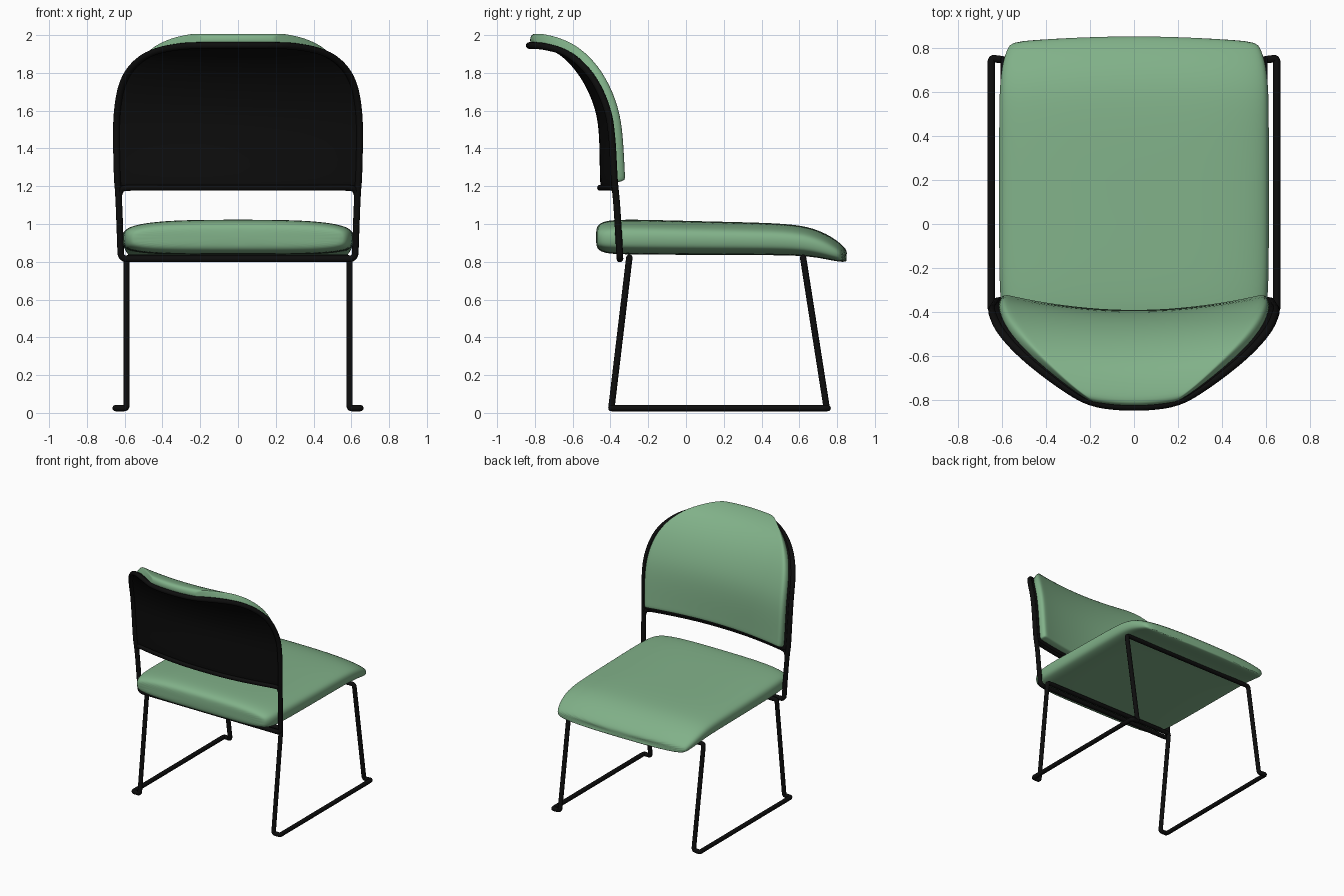
import bpy
import math
from mathutils import Vector

cube = bpy.data.objects.get("Cube")
if cube:
    bpy.data.objects.remove(cube, do_unlink=True)


def material(name, rgb, rough):
    m = bpy.data.materials.new(name)
    m.use_nodes = True
    m.diffuse_color = (*rgb, 1)
    bsdf = next(n for n in m.node_tree.nodes if n.type == 'BSDF_PRINCIPLED')
    bsdf.inputs["Base Color"].default_value = (*rgb, 1)
    bsdf.inputs["Roughness"].default_value = rough
    return m


GREEN = material("sage green fabric", (0.22, 0.44, 0.25), 0.8)
BLACK = material("black metal", (0.004, 0.004, 0.004), 0.5)


def finish(ob, mat):
    ob.data.materials.clear()
    ob.data.materials.append(mat)
    bpy.ops.object.select_all(action='DESELECT')
    ob.select_set(True)
    bpy.context.view_layer.objects.active = ob
    if ob.type == 'CURVE':
        bpy.ops.object.convert(target='MESH')
    bpy.ops.object.shade_smooth()


def mesh_object(name, verts, faces, mat, thickness=0):
    me = bpy.data.meshes.new(name)
    me.from_pydata(verts, [], faces)
    ob = bpy.data.objects.new(name, me)
    bpy.context.collection.objects.link(ob)
    if thickness:
        sol = ob.modifiers.new("thickness", 'SOLIDIFY')
        sol.thickness, sol.offset = thickness, -1
    sub = ob.modifiers.new("smooth", 'SUBSURF')
    sub.levels = sub.render_levels = 2
    finish(ob, mat)
    return ob


def tube(name, points, radius, corner=0, cyclic=False):
    """Round bar along a path; corner adds points so that only bends are rounded."""
    pts = [Vector(p) for p in points]
    path = []
    for i, p in enumerate(pts):
        ends = not cyclic and i in (0, len(pts) - 1)
        if ends or not corner:
            path.append(p)
            continue
        for q, keep in ((pts[i - 1], True), (pts[(i + 1) % len(pts)], False)):
            step = (q - p).normalized() * min(corner, (q - p).length * 0.45)
            path += [p + step, p] if keep else [p + step]
    cu = bpy.data.curves.new(name, 'CURVE')
    cu.dimensions = '3D'
    cu.bevel_depth, cu.bevel_resolution = radius, 3
    cu.use_fill_caps = True
    sp = cu.splines.new('NURBS')
    sp.points.add(len(path) - 1)
    for sp_point, p in zip(sp.points, path):
        sp_point.co = (*p, 1)
    sp.order_u, sp.resolution_u = 3, 6
    sp.use_cyclic_u, sp.use_endpoint_u = cyclic, not cyclic
    ob = bpy.data.objects.new(name, cu)
    bpy.context.collection.objects.link(ob)
    finish(ob, BLACK)


def mirrored(half):
    """Continue a half path on +x to the -x side."""
    return half + [(-x, y, z) for x, y, z in reversed(half)]


# Sled base: legs, floor rails and the two bars under the seat in one loop
tube("sled_base", mirrored([
    (0.59, 0.62, 0.822), (0.59, 0.745, 0.025), (0.648, 0.752, 0.025),
    (0.648, -0.395, 0.025), (0.59, -0.395, 0.025), (0.59, -0.30, 0.822)]),
    0.017, corner=0.04, cyclic=True)

# Outline of the backrest: half width, y, z, and backward bow at the centre
OUTLINE = [
    (0.635, -0.375, 1.19, 0.08), (0.640, -0.38, 1.24, 0.08),
    (0.645, -0.39, 1.45, 0.07), (0.642, -0.41, 1.60, 0.065),
    (0.615, -0.475, 1.75, 0.065), (0.55, -0.555, 1.85, 0.06),
    (0.45, -0.645, 1.915, 0.045), (0.30, -0.755, 1.942, 0.03),
    (0.20, -0.81, 1.945, 0.02)]

# Back frame: uprights and arch, joined by a bar under the seat
uprights = [(0.0, -0.35, 0.815), (0.55, -0.35, 0.815), (0.62, -0.35, 0.815),
            (0.622, -0.353, 0.88), (0.63, -0.366, 1.1)]
arch = [p[:3] for p in OUTLINE] + [(0.08, -0.83, 1.945)]
tube("back_frame", mirrored(uprights + arch), 0.018)


def back_panel(name, rows, scale, mat, thickness):
    across = [-1, -0.93, -0.7, -0.35, 0, 0.35, 0.7, 0.93, 1]
    n = len(across)
    verts = [(w * scale * u, y - bow * (1 - u * u), z)
             for w, y, z, bow in rows for u in across]
    faces = [(i * n + j, i * n + j + 1, (i + 1) * n + j + 1, (i + 1) * n + j)
             for i in range(len(rows) - 1) for j in range(n - 1)]
    mesh_object(name, verts, faces, mat, thickness)


# Backrest shell and the cushion in front of it
back_panel("back_shell", OUTLINE, 1.0, BLACK, 0.02)
cushion = [(w, y, max(z, 1.215), b) for w, y, z, b in OUTLINE]
back_panel("back_cushion", cushion, 0.965, GREEN, 0.066)

# Rolled lower lip of the shell, turning down into the uprights
lip = [(0.63 * u, -0.378 - 0.08 * (1 - u * u), 1.192) for u in (0.95, 0.8, 0.5, 0.2)]
tube("shell_lip", mirrored([(0.632, -0.37, 1.14), (0.625, -0.372, 1.18)] + lip), 0.016)

# Seat cushion: rounded sections lofted from front to rear (y, bottom, top, half width)
SECTIONS = [
    (-0.477, 0.89, 0.97, 0.53), (-0.465, 0.86, 1.0, 0.57),
    (-0.42, 0.842, 1.02, 0.60), (-0.3, 0.838, 1.026, 0.615),
    (0.1, 0.836, 1.014, 0.615), (0.5, 0.835, 1.006, 0.615),
    (0.65, 0.83, 0.987, 0.612), (0.75, 0.812, 0.947, 0.60),
    (0.825, 0.797, 0.895, 0.575), (0.862, 0.802, 0.85, 0.545)]
SIDES = 28


def power(v, e):
    return math.copysign(abs(v) ** e, v)


verts = []
for y, low, high, w in SECTIONS:
    for k in range(SIDES):
        a = 2 * math.pi * k / SIDES
        c, s = math.cos(a), math.sin(a)
        e = 0.65 if s > 0 else 0.45
        u = power(c, e)
        bend = 0.02 * u * u if y > 0.6 else 0
        verts.append((w * u, y - bend, (low + high) / 2 + (high - low) / 2 * power(s, e)))
faces = [(i * SIDES + k, (i + 1) * SIDES + k,
          (i + 1) * SIDES + (k + 1) % SIDES, i * SIDES + (k + 1) % SIDES)
         for i in range(len(SECTIONS) - 1) for k in range(SIDES)]
last = (len(SECTIONS) - 1) * SIDES
faces += [tuple(range(SIDES)), tuple(reversed(range(last, last + SIDES)))]
seat = mesh_object("seat_cushion", verts, faces, GREEN)
seat.data.flip_normals()
